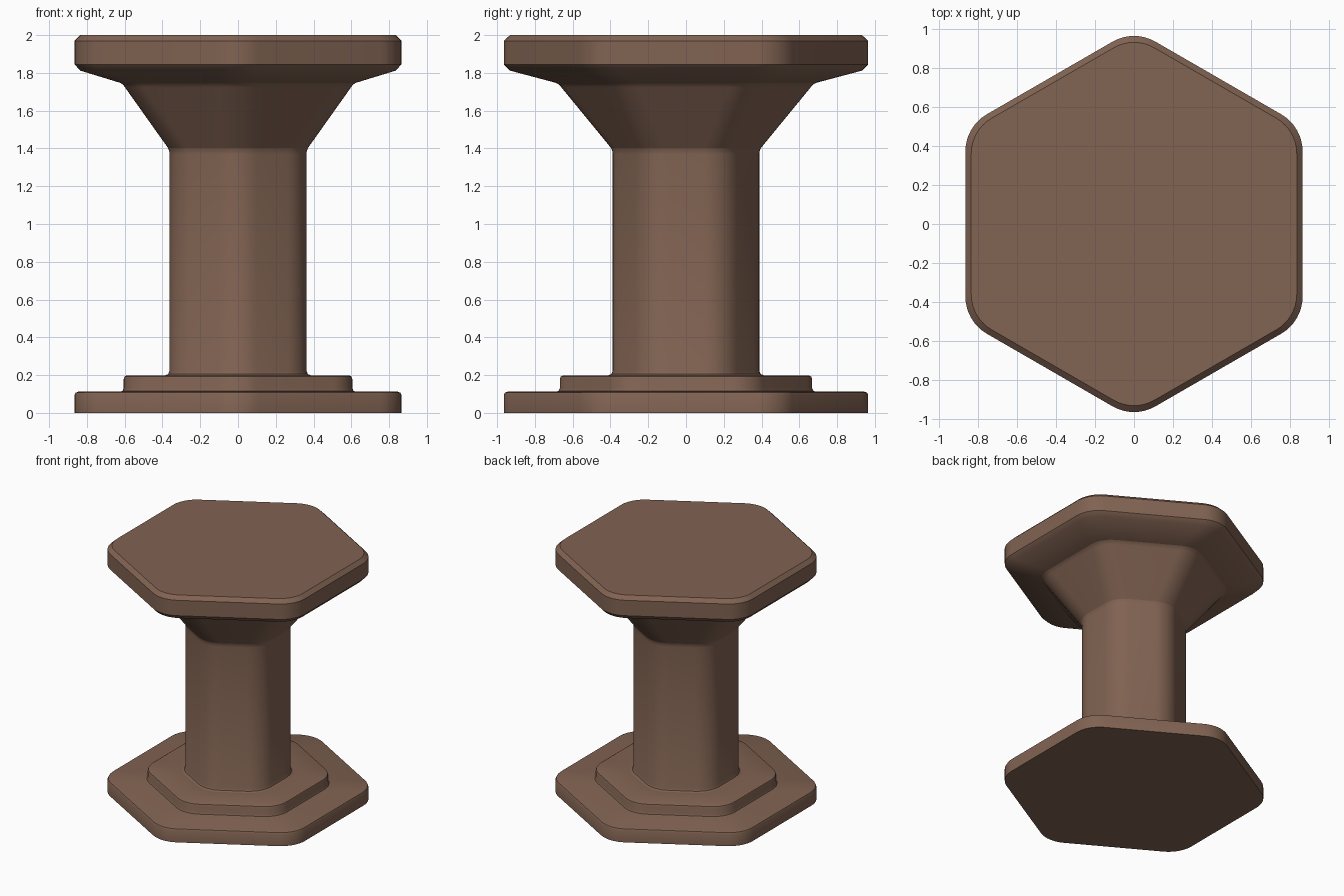
import bpy, bmesh, math

if "Cube" in bpy.data.objects:
    bpy.data.objects.remove(bpy.data.objects["Cube"])

SEG = 8  # segments per rounded corner

mat = bpy.data.materials.new("brown")
mat.diffuse_color = (0.22, 0.125, 0.085, 1)
mat.use_nodes = True
mat.node_tree.nodes["Principled BSDF"].inputs["Base Color"].default_value = mat.diffuse_color


def hex_ring(bm, apothem, radius, z):
    """Rounded hexagon with corners pointing along +-y."""
    d = (apothem - radius) / math.cos(math.pi / 6)
    verts = []
    for k in range(6):
        c = math.radians(30 + 60 * k)
        for i in range(SEG + 1):
            a = c + math.radians(-30 + 60 * i / SEG)
            verts.append(bm.verts.new((d * math.cos(c) + radius * math.cos(a),
                                       d * math.sin(c) + radius * math.sin(a), z)))
    return verts


def loft(name, profile, cap_bottom=False, cap_top=False):
    bm = bmesh.new()
    rings = [hex_ring(bm, *p) for p in profile]
    n = len(rings[0])
    for lo, hi in zip(rings, rings[1:]):
        for i in range(n):
            j = (i + 1) % n
            bm.faces.new((lo[i], lo[j], hi[j], hi[i]))
    if cap_bottom:
        bm.faces.new(rings[0][::-1])
    if cap_top:
        bm.faces.new(rings[-1])
    me = bpy.data.meshes.new(name)
    bm.to_mesh(me)
    bm.free()
    ob = bpy.data.objects.new(name, me)
    bpy.context.collection.objects.link(ob)
    me.materials.append(mat)
    bpy.ops.object.select_all(action='DESELECT')
    ob.select_set(True)
    bpy.context.view_layer.objects.active = ob
    bpy.ops.object.shade_smooth_by_angle(angle=math.radians(32))
    return ob


# Profiles list (apothem, corner radius, height); parts share their seam rings
# Foot plate with stepped plinth
loft("foot_base", [
    (0.865, 0.22, 0.0), (0.865, 0.22, 0.095), (0.859, 0.215, 0.107),
    (0.847, 0.21, 0.112), (0.625, 0.21, 0.112), (0.611, 0.203, 0.117),
    (0.605, 0.20, 0.132), (0.605, 0.20, 0.180), (0.600, 0.195, 0.193),
    (0.587, 0.19, 0.199), (0.385, 0.21, 0.199)], cap_bottom=True)

# Column with small fillet at its foot
loft("column", [
    (0.385, 0.21, 0.199), (0.370, 0.205, 0.205), (0.363, 0.20, 0.222),
    (0.363, 0.20, 1.370), (0.364, 0.20, 1.385), (0.370, 0.20, 1.402)])

# Flared support under the top
loft("flared_support", [
    (0.370, 0.20, 1.402), (0.598, 0.20, 1.723), (0.608, 0.20, 1.737),
    (0.622, 0.20, 1.747)])

# Bevelled table top
loft("table_top", [
    (0.622, 0.20, 1.747), (0.835, 0.21, 1.812), (0.865, 0.22, 1.845),
    (0.865, 0.22, 1.970), (0.835, 0.21, 2.0)], cap_top=True)
